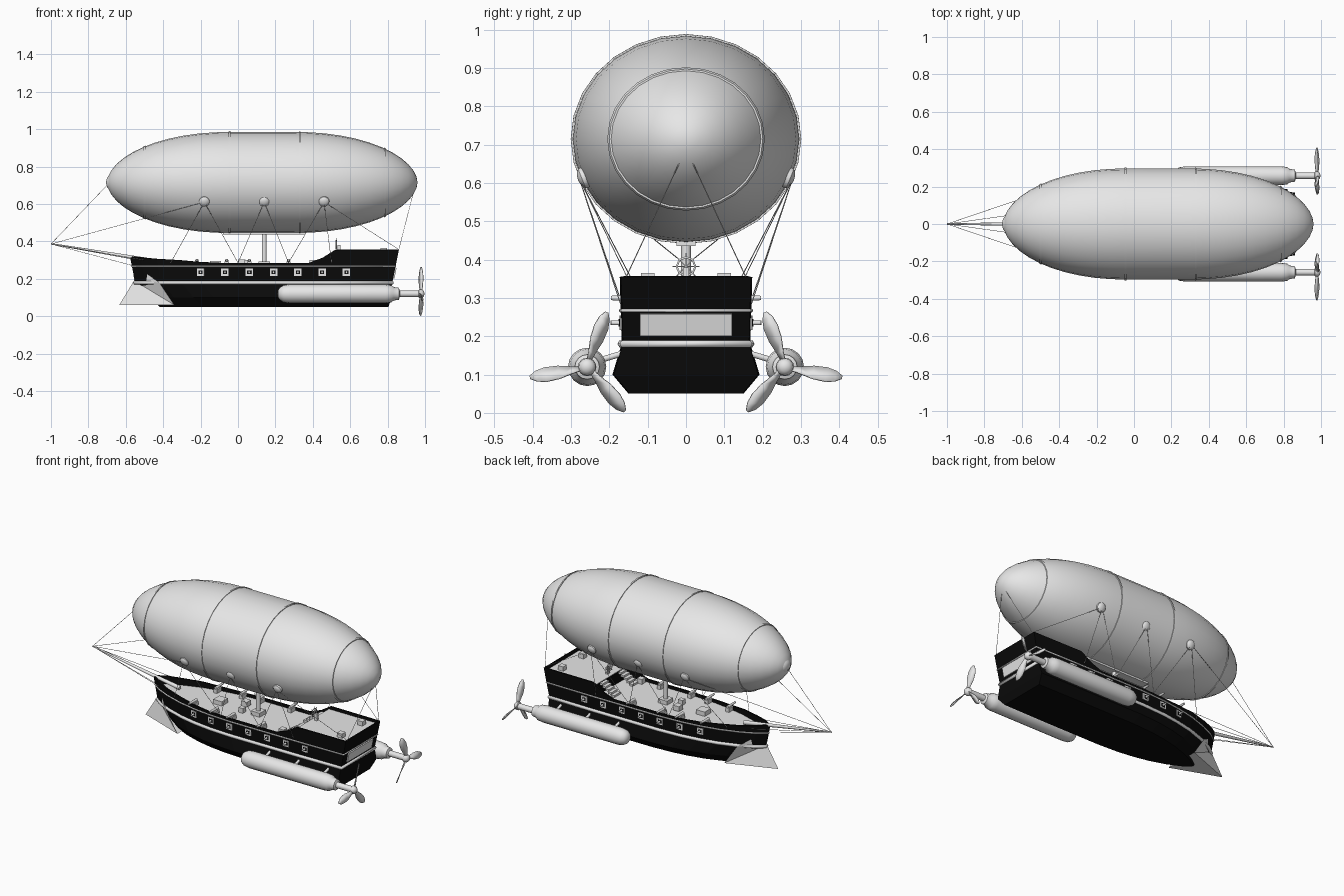
import bpy, bmesh, math
from mathutils import Vector, Matrix

if "Cube" in bpy.data.objects:
    bpy.data.objects.remove(bpy.data.objects["Cube"])


def material(name, value):
    m = bpy.data.materials.new(name)
    m.use_nodes = True
    m.diffuse_color = (value, value, value, 1)
    m.node_tree.nodes["Principled BSDF"].inputs["Base Color"].default_value = (value, value, value, 1)
    return m


GREY = material("light grey", 0.8)
BLACK = material("hull black", 0.003)


def mesh_object(name, verts, faces, mat=GREY, matrix=None, smooth=False):
    me = bpy.data.meshes.new(name)
    me.from_pydata([tuple(v) for v in verts], [], faces)
    bm = bmesh.new()
    bm.from_mesh(me)
    bmesh.ops.remove_doubles(bm, verts=bm.verts, dist=1e-5)
    bmesh.ops.recalc_face_normals(bm, faces=bm.faces)
    bm.to_mesh(me)
    bm.free()
    me.materials.append(mat)
    ob = bpy.data.objects.new(name, me)
    bpy.context.collection.objects.link(ob)
    if matrix:
        ob.matrix_world = matrix
    if smooth:
        bpy.ops.object.select_all(action='DESELECT')
        ob.select_set(True)
        bpy.context.view_layer.objects.active = ob
        bpy.ops.object.shade_smooth_by_angle(angle=math.radians(40))
    return ob


def lathe(name, profile, sides=16, mat=GREY, matrix=None, flat=1.0):
    """Turn (x, radius) points about the x axis."""
    verts = [(x, r * math.cos(a), flat * r * math.sin(a)) for x, r in profile
             for a in (2 * math.pi * k / sides for k in range(sides))]
    faces = [(i * sides + k, i * sides + (k + 1) % sides,
              (i + 1) * sides + (k + 1) % sides, (i + 1) * sides + k)
             for i in range(len(profile) - 1) for k in range(sides)]
    return mesh_object(name, verts, faces, mat, matrix, True)


def along(start, end):
    """Matrix that puts the x axis on the line from start to end."""
    d = Vector(end) - Vector(start)
    return Matrix.Translation(start) @ d.to_track_quat('X', 'Z').to_matrix().to_4x4()


def rod(name, start, end, r0, r1=None, sides=10, mat=GREY):
    length = (Vector(end) - Vector(start)).length
    return lathe(name, [(0, 0), (0, r0), (length, r0 if r1 is None else r1), (length, 0)],
                 sides, mat, along(start, end))


def box(name, center, size, mat=GREY, rot=None):
    c = [Vector((x, y, z)) for x in (-.5, .5) for y in (-.5, .5) for z in (-.5, .5)]
    verts = [Vector((v.x * size[0], v.y * size[1], v.z * size[2])) for v in c]
    faces = [(0, 1, 3, 2), (4, 6, 7, 5), (0, 4, 5, 1), (2, 3, 7, 6), (0, 2, 6, 4), (1, 5, 7, 3)]
    m = Matrix.Translation(center) @ (rot or Matrix())
    return mesh_object(name, verts, faces, mat, m)


def line_curve(name, paths, radius, mat=GREY, cyclic=False):
    cu = bpy.data.curves.new(name, 'CURVE')
    cu.dimensions = '3D'
    cu.bevel_depth = radius
    cu.bevel_resolution = 1
    for path in paths:
        sp = cu.splines.new('POLY')
        sp.points.add(len(path) - 1)
        for p, co in zip(sp.points, path):
            p.co = (*co, 1)
        sp.use_cyclic_u = cyclic
    cu.materials.append(mat)
    bpy.context.collection.objects.link(bpy.data.objects.new(name, cu))


# Hull: stations (t, fullness, rail height), levels (z, half width, bow x, stern x)
STATIONS = [(0, .03, .318), (.04, .27, .314), (.1, .5, .306), (.18, .72, .3), (.26, .86, .29),
            (.34, .95, .285), (.45, 1, .285), (.67, 1, .285), (.72, 1, .312), (.765, 1, .355), (1, .98, .355)]
LEVELS = [(.05, .15, -.42, .805), (.1, .192, -.47, .82), (.18, .168, -.55, .825), (.355, .173, -.585, .86)]


def hull_point(t, full, z):
    for a, b in zip(LEVELS, LEVELS[1:]):
        if z <= b[0] + 1e-6:
            break
    k = (z - a[0]) / (b[0] - a[0])
    w, x0, x1 = (a[i] + (b[i] - a[i]) * k for i in (1, 2, 3))
    return Vector((x0 + (x1 - x0) * t, w * full, z))


def outline(z):
    side = [hull_point(t, f, z) for t, f, _ in STATIONS]
    return side + [Vector((p.x, -p.y, z)) for p in reversed(side)]


def half_width(x, z):
    side = [hull_point(t, f, z) for t, f, _ in STATIONS]
    for a, b in zip(side, side[1:]):
        if x <= b.x:
            break
    return a.y + (b.y - a.y) * (x - a.x) / (b.x - a.x)


verts, faces = [], []
for t, f, top in STATIONS:
    ring = [hull_point(t, f, z) for z in (.05, .1, .18, .26, top)]
    verts += [(p.x, -p.y, p.z) for p in reversed(ring)] + ring
n = 10
for i in range(len(STATIONS) - 1):
    faces += [(i * n + k, i * n + k + 1, (i + 1) * n + k + 1, (i + 1) * n + k) for k in range(n - 1)]
last = (len(STATIONS) - 1) * n
for base in (0, last):
    faces += [(base + k, base + k + 1, base + 8 - k, base + 9 - k) for k in range(4)]
hull = mesh_object("hull", verts, faces, BLACK)
solid = hull.modifiers.new("thickness", 'SOLIDIFY')
solid.thickness = .01
solid.offset = -1

# Decks
deck = [p * 1 for p in outline(.268)]
for p in deck:
    p.y *= .97
mesh_object("main_deck", deck, [tuple(range(len(deck)))])
box("poop_deck", (.68, 0, .335), (.34, .33, .006))
box("poop_bulkhead", (.512, 0, .30), (.01, .33, .07), BLACK)

# Trim strips round the hull
line_curve("lower_wale", [outline(.18)], .011, cyclic=True)
line_curve("upper_wale", [outline(.267)], .005, cyclic=True)

# Stern window band
box("stern_windows", (.838, 0, .23), (.008, .24, .058), GREY, Matrix.Rotation(.2, 4, 'Y'))

# Gun ports and deck guns
for s in (-1, 1):
    side = "left" if s > 0 else "right"
    for i in range(7):
        x, z = -.2 + .13 * i, .235
        y = half_width(x, z)
        turn = math.atan2(half_width(x + .02, z) - half_width(x - .02, z), .04)
        rot = Matrix.Rotation(s * turn, 4, 'Z')
        box(f"port_frame_{side}", (x, s * y, z), (.04, .008, .038), GREY, rot)
        box(f"port_opening_{side}", (x, s * (y + .002), z), (.022, .008, .02), BLACK, rot)
        rod(f"port_gun_{side}", (x, s * (y - .01), z), (x, s * (y + .027), z), .007, .006)
    for x in (-.22, -.06, .06, .27):
        y = half_width(x, .285)
        rod(f"deck_gun_{side}", (x, s * (y - .05), .298), (x, s * (y + .025), .3), .009, .006)
        box(f"gun_carriage_{side}", (x, s * (y - .03), .28), (.024, .045, .024))

# Deck fittings
box("mast_base", (.14, 0, .28), (.06, .06, .026))
rod("mast", (.14, 0, .27), (.14, 0, .46), .013, sides=12)
box("balloon_keel", (.14, 0, .442), (.44, .05, .012))
for x, y, z, w in ((.02, .05, .288, .04), (.05, -.03, .285, .03), (-.12, 0, .28, .06), (.78, .1, .35, .035),
                   (.78, -.1, .35, .035), (.4, -.13, .285, .035)):
    box("cargo_box", (x, y, z), (w, w, .03))
for s in (-1, 1):
    for i in range(5):
        box("stair_step", (.42 + .02 * i, s * .09, .276 + .013 * i), (.022, .06, .012))
box("helm_stand", (.54, 0, .355), (.015, .015, .05))
spokes = [[(.525, 0, .382), (.525, .035 * math.cos(a), .382 + .035 * math.sin(a))]
          for a in (math.pi * k / 4 for k in range(8))]
line_curve("helm_spokes", spokes, .002)
line_curve("helm_rim", [[Vector(b).lerp(Vector(a), .3) for a, b in spokes]], .003, cyclic=True)

# Bow ram and bowsprit
ram = [(-.562, 0, .275), (-.556, 0, .19), (-.635, 0, .06)]
for s in (-1, 1):
    ram += [(-.42, s * .1, .18), (-.34, s * .11, .06)]
mesh_object("bow_ram", ram, [(0, 1, 3), (1, 4, 3), (1, 2, 4), (0, 5, 1), (1, 5, 6), (1, 6, 2), (2, 6, 4)])
rod("bowsprit", (-.4, 0, .287), (-1, 0, .387), .013, .004)

# Balloon
AXIS = Matrix.Translation((0, 0, .715))
FLAT = .91
LEFT_X, RIGHT_X, REACH, RADIUS = -.04, .3, .66, .297


def balloon_radius(x):
    d = max(LEFT_X - x, x - RIGHT_X, 0) / REACH
    return RADIUS * max(0, 1 - d ** 2.1) ** .54


angles = [math.pi / 2 * k / 12 for k in range(13)]
front = [LEFT_X - REACH * math.cos(a) for a in angles]
back = [RIGHT_X + REACH * math.sin(a) for a in angles]
lathe("balloon", [(x, balloon_radius(x)) for x in front + back], 28, GREY, AXIS, FLAT)
for x in (-.5, -.045, .33, .785):
    ring = [(x + dx, balloon_radius(x + dx) + dr)
            for dx, dr in ((-.005, -.004), (-.005, .004), (.005, .004), (.005, -.004))]
    lathe("balloon_ring", ring, 28, GREY, AXIS, FLAT)
button = [(-.012, .041), (.002, .04), (.01, .03), (.014, .016), (.016, 0)]
lathe("bow_cap", [(-.689 - x, r) for x, r in button], 16, GREY, AXIS, FLAT)
lathe("stern_cap", [(.936 + x, r) for x, r in button], 16, GREY, AXIS, FLAT)

# Rope pads and rigging
ropes = [[(-1, 0, .386), (-.7, 0, .7)], [(-1, 0, .386), (-.56, 0, .27)]]
for s in (-1, 1):
    for x in (-.18, .14, .46):
        pad = Vector((x, s * .27, .612))
        lathe("rope_pad", [(a * .8, r * .7) for a, r in button], 14, GREY, along(pad, pad + Vector((0, s, -.4))))
    foot = {-.18: (-.36, 0), .14: (0, .27), .46: (.27, .5)}
    for x, ends in foot.items():
        ropes += [[(x, s * .278, .61), (e, s * half_width(e, .285), .285)] for e in ends]
    ropes += [[(-1, 0, .386), (-.18, s * .278, .61)], [(.46, s * .278, .61), (.86, s * .155, .357)],
              [(.945, 0, .69), (.86, s * .155, .357)], [(-1, 0, .386), (-.5, s * .07, .3)]]
line_curve("rigging", ropes, .0013)

# Engine pods with propellers
POD = [(.212, 0), (.215, .02), (.225, .035), (.245, .046), (.275, .05), (.79, .05), (.82, .046), (.832, .036),
       (.86, .032), (.865, .018), (.965, .018), (.968, .024), (.985, .022), (.995, .012), (.997, 0)]
BLADE = [(.012, .007, .9), (.04, .012, .8), (.075, .02, .6), (.11, .021, .5), (.135, .015, .45), (.152, .004, .4)]
for s in (-1, 1):
    side = "left" if s > 0 else "right"
    lathe(f"engine_pod_{side}", POD, 16, GREY, Matrix.Translation((0, s * .258, .12)))
    for x in (.34, .54, .74):
        rod(f"pod_strut_{side}", (x, s * .15, .16), (x, s * .25, .13), .008)
    for degrees in (190, 70, -50):
        a = math.radians(degrees)
        verts = []
        for r, w, twist in BLADE:
            for e in (-w, w):
                u = e * math.cos(twist)
                verts.append((.98 + e * math.sin(twist), -s * (r * math.cos(a) - u * math.sin(a)),
                              r * math.sin(a) + u * math.cos(a)))
        quads = [(2 * i, 2 * i + 1, 2 * i + 3, 2 * i + 2) for i in range(len(BLADE) - 1)]
        blade = mesh_object(f"propeller_blade_{side}", verts, quads, GREY,
                            Matrix.Translation((0, s * .258, .12)), True)
        blade.modifiers.new("thickness", 'SOLIDIFY').thickness = .004
